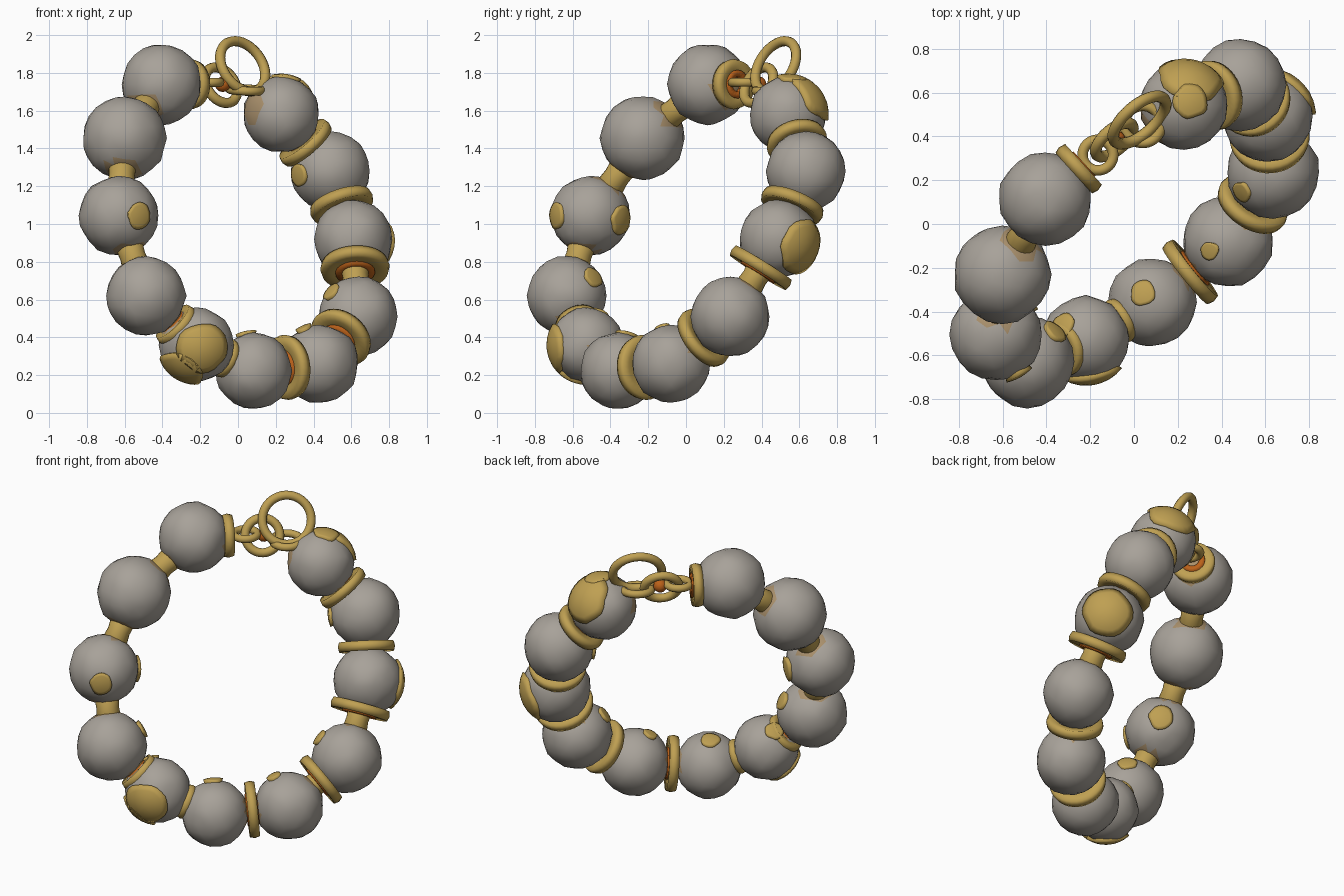
import bpy, bmesh, math
from mathutils import Vector, noise

if "Cube" in bpy.data.objects:
    bpy.data.objects.remove(bpy.data.objects["Cube"])

def mat(name, c):
    m = bpy.data.materials.new(name)
    m.diffuse_color = (*c, 1)
    m.use_nodes = True
    m.node_tree.nodes["Principled BSDF"].inputs["Base Color"].default_value = m.diffuse_color
    return m

GREY = mat("bead_grey", (0.39, 0.36, 0.32))
GOLD = mat("gold", (0.52, 0.35, 0.085))
TAN = mat("warm_tan", (0.40, 0.28, 0.15))
ORANGE = mat("dark_orange", (0.50, 0.12, 0.01))

# bead centres and radii, running round the tilted loop from the clasp
BEADS = [((-.405, .115, 1.74), .213), ((-.602, -.23, 1.455), .222),
         ((-.63, -.505, 1.045), .210), ((-.487, -.63, .62), .210),
         ((-.22, -.527, .36), .198), ((.083, -.358, .222), .202),
         ((.43, -.08, .26), .207), ((.635, .235, .51), .210),
         ((.61, .49, .92), .208), ((.487, .635, 1.28), .210),
         ((.228, .54, 1.58), .202)]
BEADS = [(Vector(c), r) for c, r in BEADS]
RING_NORMAL = Vector((.589, -.68, .437)).normalized()

def finish(name, bm, mats):
    me = bpy.data.meshes.new(name)
    bmesh.ops.recalc_face_normals(bm, faces=bm.faces)
    for f in bm.faces:
        f.smooth = True
    bm.to_mesh(me)
    bm.free()
    for m in mats:
        me.materials.append(m)
    ob = bpy.data.objects.new(name, me)
    bpy.context.collection.objects.link(ob)
    return ob

def place(ob, loc, axis):
    ob.location = loc
    ob.rotation_mode = 'QUATERNION'
    ob.rotation_quaternion = Vector(axis).to_track_quat('Z', 'Y')
    return ob

def lathe(name, profile, loc, axis, material, n=32):
    """Closed (r, z) profile spun about the given axis."""
    bm = bmesh.new()
    rings = [[bm.verts.new((r * math.cos(a), r * math.sin(a), z)) for r, z in profile]
             for a in (2 * math.pi * i / n for i in range(n))]
    k = len(profile)
    for i in range(n):
        a, b = rings[i], rings[(i + 1) % n]
        for j in range(k):
            bm.faces.new((a[j], b[j], b[(j + 1) % k], a[(j + 1) % k]))
    return place(finish(name, bm, [material]), loc, axis)

def bead(i):
    c, r = BEADS[i]
    bm = bmesh.new()
    bmesh.ops.create_icosphere(bm, subdivisions=3, radius=r)
    for v in bm.verts:
        v.co *= 1 + .045 * noise.noise(v.co * 13 + c * 20)
    # warm tan stain where the bead meets its collars
    ends = [(BEADS[j][0] - c).normalized() for j in (i - 1, (i + 1) % len(BEADS))]
    bm.normal_update()
    for f in bm.faces:
        d = f.calc_center_median().normalized()
        if any(d.dot(e) > .9 for e in ends):
            f.material_index = 1
    finish(f"bead_{i + 1}", bm, [GREY, TAN]).location = c

def patch(i, direction, angle):
    """Gold plate hugging bead i, centred on a direction."""
    c, r = BEADS[i]
    d = Vector(direction).normalized()
    q = d.to_track_quat('Z', 'Y')
    bm = bmesh.new()
    top, steps, n = math.radians(angle), 5, 24
    def pt(t, a, rad):
        t *= 1 + .16 * noise.noise(Vector((math.cos(a) * 1.5, math.sin(a) * 1.5, i * 3.1)))
        p = Vector((math.sin(t) * math.cos(a), math.sin(t) * math.sin(a), math.cos(t)))
        return bm.verts.new(q @ (p * rad))
    pole = bm.verts.new(d * r * 1.07)
    prev = None
    for s in range(1, steps + 1):
        rad = r * (1.07 if s < steps else .95)
        t = top * min(s, steps - 1) / (steps - 1)
        row = [pt(t, 2 * math.pi * k / n, rad) for k in range(n)]
        for k in range(n):
            m = (k + 1) % n
            if prev:
                bm.faces.new((prev[k], row[k], row[m], prev[m]))
            else:
                bm.faces.new((pole, row[k], row[m]))
        prev = row
    finish(f"gold_plate_on_bead_{i + 1}", bm, [GOLD]).location = c

def flange(name, loc, axis, r):
    lathe(name, [(.05, -.03), (r * .75, -.022), (r, -.03), (r + .008, 0),
                 (r, .03), (r * .75, .022), (.05, .03)], loc, axis, GOLD)
    lathe(name + "_core", [(.04, -.035), (r * .6, -.035), (r * .6, .035), (.04, .035)],
          loc, axis, ORANGE, 20)

def link(name, loc, axis, major, minor, stretch=1.0):
    prof = [(major + minor * math.cos(t), minor * math.sin(t))
            for t in (2 * math.pi * k / 10 for k in range(10))]
    ob = lathe(name, prof, loc, axis, GOLD, 36)
    ob.scale = (1, stretch, 1)
    return ob

for i in range(len(BEADS)):
    bead(i)

# collars joining neighbouring beads
for i in range(len(BEADS) - 1):
    (a, ra), (b, rb) = BEADS[i], BEADS[i + 1]
    h = (b - a).length / 2
    lathe(f"collar_{i + 1}", [(.02, -h * .7), (.085, -h * .7), (.068, 0), (.085, h * .7), (.02, h * .7)],
          (a + b) / 2, b - a, GOLD, 20)

# wide flanges: gap index, position along the gap, radius
for i, t, r in [(5, .5, .165), (6, .55, .165), (7, .63, .175), (8, .5, .165), (9, .5, .155),
                (3, .6, .12), (4, .5, .10)]:
    a, b = BEADS[i][0], BEADS[i + 1][0]
    flange(f"flange_{i + 1}", a.lerp(b, t), b - a, r)

# gold plates on the beads
for i, d, ang in [(4, (.2, -.95, -.1), 40), (4, (-.45, -.5, -.75), 38),
                  (8, (.65, .7, -.25), 42), (10, (.2, .75, .55), 46), (10, (.15, .1, 1), 22),
                  (2, (.5, -.85, 0), 18), (2, (.6, .75, -.1), 20), (5, (-.2, .2, .95), 16),
                  (7, (-.65, -.4, .6), 13), (3, (.6, .65, .45), 15), (4, (-.5, .3, .75), 16),
                  (9, (-.75, -.6, -.1), 16), (6, (-.4, -.2, .9), 11)]:
    patch(i, d, ang)

# clasp: end collar, two round links and two small joining links
first, last = BEADS[0][0], BEADS[-1][0]
ax = (Vector((-.09, .40, 1.74)) - first).normalized()
flange("clasp_flange", first + ax * .205, ax, .125)
link("large_clasp_ring", (.025, .475, 1.835), RING_NORMAL, .148, .027)
link("small_clasp_ring", (-.09, .385, 1.735), RING_NORMAL, .105, .027)
side = RING_NORMAL.cross(ax)
link("flange_link", (-.165, .315, 1.75), side + RING_NORMAL * .5, .07, .024)
link("bead_link", (.04, .455, 1.71), side + RING_NORMAL * .6, .085, .024)
bm = bmesh.new()
bmesh.ops.create_icosphere(bm, subdivisions=2, radius=.042)
finish("clasp_pin", bm, [ORANGE]).location = (-.08, .385, 1.74)
